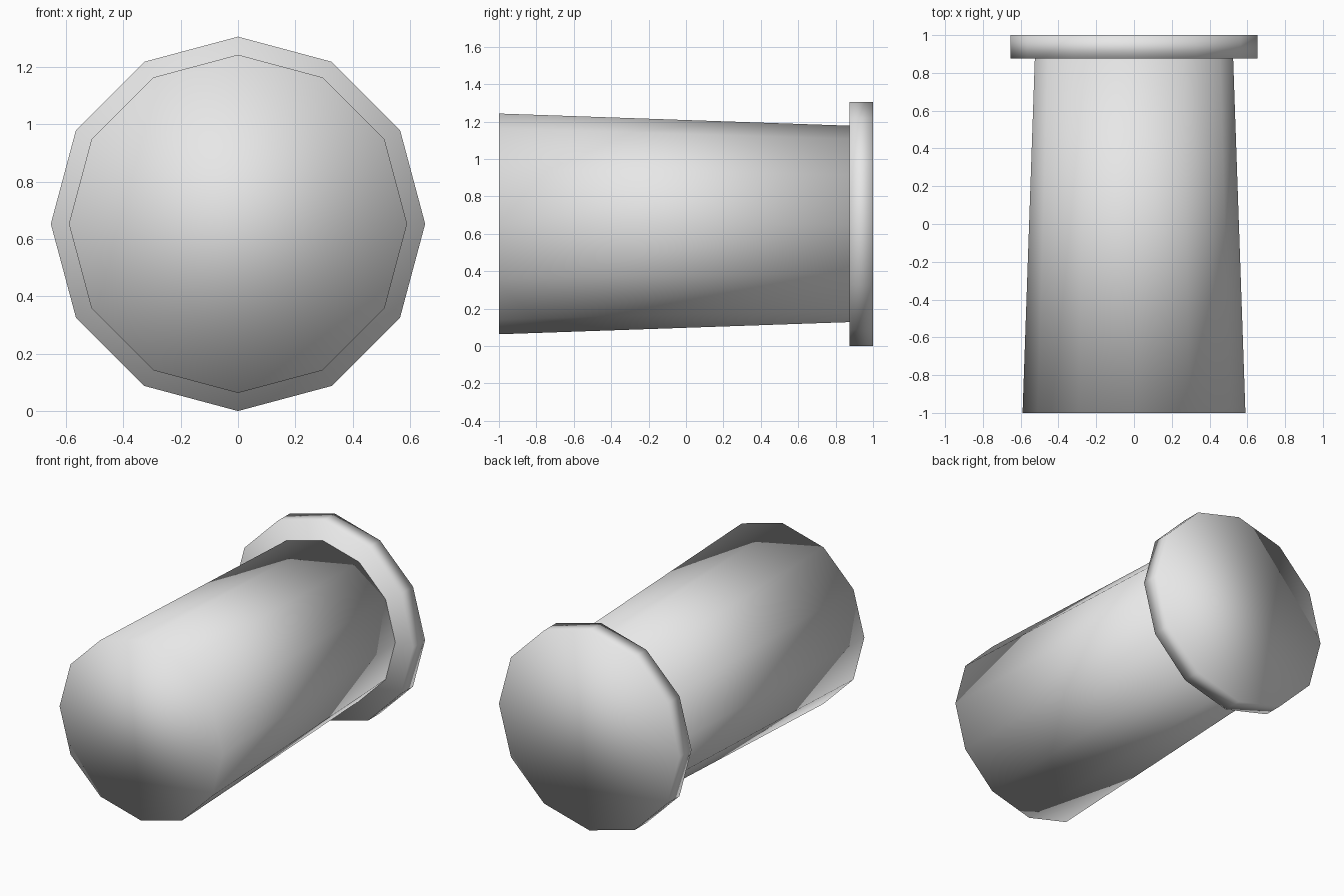
import bpy
import math

cube = bpy.data.objects.get("Cube")
if cube:
    bpy.data.objects.remove(cube, do_unlink=True)

SIDES = 12
RIM_RADIUS = 0.653
AXIS_HEIGHT = RIM_RADIUS

grey = bpy.data.materials.new("light_grey")
grey.use_nodes = True
colour = (0.8, 0.8, 0.8, 1)
grey.diffuse_color = colour
grey.node_tree.nodes["Principled BSDF"].inputs["Base Color"].default_value = colour


def add_drum(name, front_y, back_y, front_radius, back_radius):
    """Capped, fully smooth drum lying along y."""
    bpy.ops.mesh.primitive_cone_add(
        vertices=SIDES,
        radius1=back_radius,
        radius2=front_radius,
        depth=back_y - front_y,
        location=(0, (front_y + back_y) / 2, AXIS_HEIGHT),
        rotation=(math.pi / 2, 0, 0),
    )
    drum = bpy.context.object
    drum.name = name
    drum.data.name = name
    bpy.ops.object.transform_apply(location=False, rotation=True, scale=False)
    bpy.ops.object.shade_smooth()
    drum.data.materials.append(grey)
    return drum


# Tapered body, widest at the front
add_drum("tapered_body", -1, 0.875, 0.59, 0.525)

# Wide rim disc closing the back
add_drum("rim_disc", 0.875, 1, RIM_RADIUS, RIM_RADIUS)
